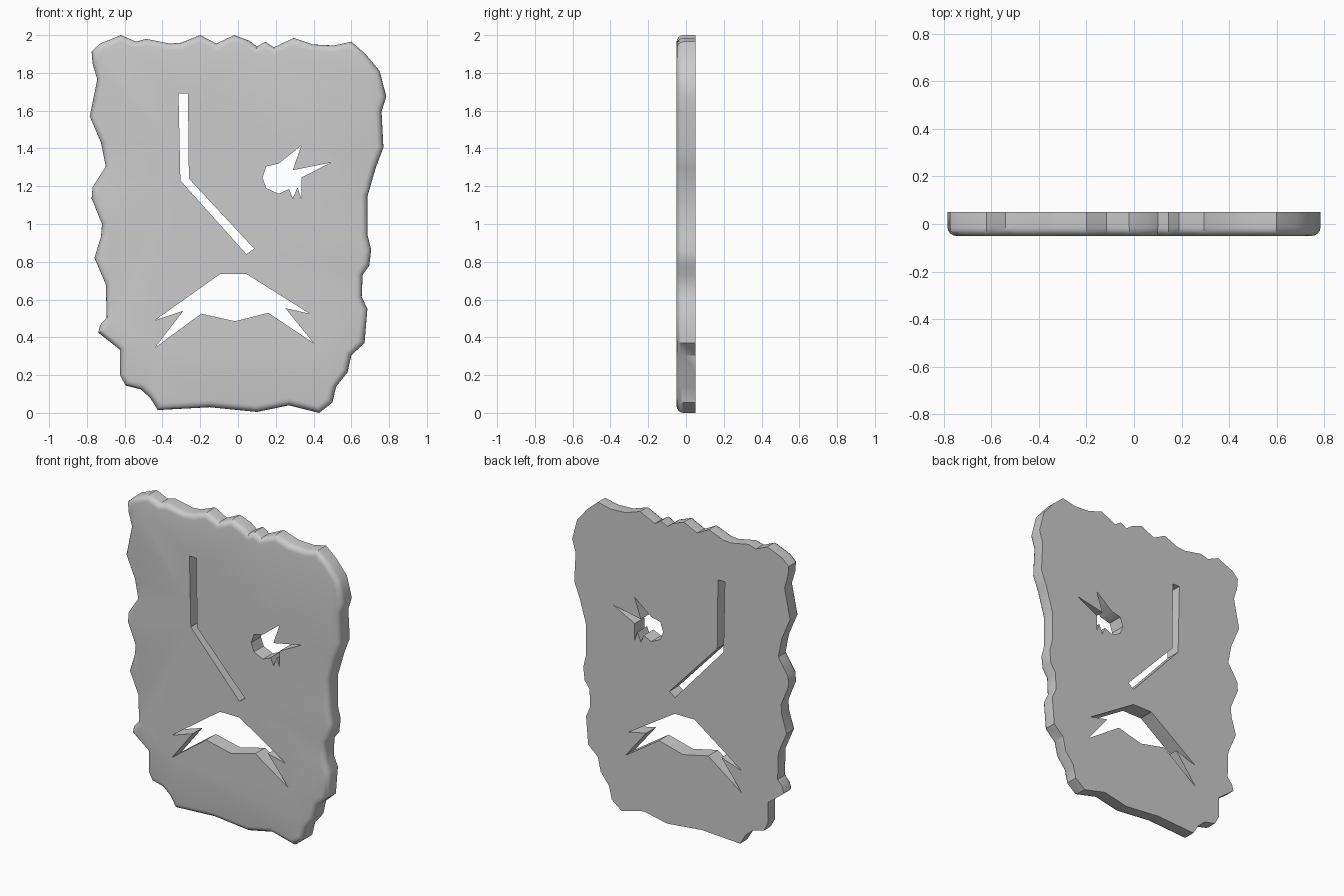
import bpy, bmesh
from mathutils import Vector

if "Cube" in bpy.data.objects:
    bpy.data.objects.remove(bpy.data.objects["Cube"])

HALF = 0.05    # half the slab thickness
ROUND = 0.035  # rounding of the front rim


def prism(name, pts, half, rim=0.0):
    """Extrude an x-z outline along y, optionally rounding the front rim."""
    bm = bmesh.new()
    front = bm.faces.new([bm.verts.new((x, -half, z)) for x, z in pts])
    rest = bmesh.ops.extrude_face_region(bm, geom=[front], use_keep_orig=True)
    moved = [v for v in rest["geom"] if isinstance(v, bmesh.types.BMVert)]
    bmesh.ops.translate(bm, verts=moved, vec=Vector((0, 2 * half, 0)))
    bmesh.ops.recalc_face_normals(bm, faces=bm.faces[:])
    if rim:
        edges = [e for e in bm.edges if all(v.co.y < 0 for v in e.verts)]
        bmesh.ops.bevel(bm, geom=edges, offset=rim, offset_type='OFFSET', segments=4,
                        profile=0.5, affect='EDGES', clamp_overlap=False)
    mesh = bpy.data.meshes.new(name)
    bm.to_mesh(mesh)
    bm.free()
    obj = bpy.data.objects.new(name, mesh)
    bpy.context.collection.objects.link(obj)
    return obj


# Ragged outline: top, right, bottom, left
outline = [
    (-.775, 1.913), (-.73, 1.955), (-.62, 2.0), (-.54, 1.965), (-.485, 1.98), (-.36, 1.955),
    (-.30, 1.96), (-.20, 2.0), (-.115, 1.955), (-.02, 2.0), (.06, 1.97), (.10, 1.94),
    (.145, 1.965), (.19, 1.935), (.295, 1.985), (.40, 1.95), (.51, 1.945), (.60, 1.965),
    (.675, 1.90), (.75, 1.81), (.785, 1.675), (.76, 1.595), (.77, 1.405), (.73, 1.30),
    (.685, 1.145), (.685, .945), (.705, .865), (.695, .78), (.66, .73), (.655, .615),
    (.685, .55), (.67, .37), (.60, .305), (.58, .215), (.52, .14), (.50, .055),
    (.43, 0), (.27, .04), (.10, .005), (-.15, .03), (-.425, .015), (-.465, .08),
    (-.515, .125), (-.595, .145), (-.625, .20), (-.625, .335), (-.74, .425), (-.73, .465),
    (-.695, .505), (-.70, .68), (-.76, .82), (-.725, .935), (-.72, 1.0), (-.775, 1.135),
    (-.77, 1.195), (-.70, 1.305), (-.725, 1.43), (-.785, 1.57), (-.745, 1.765), (-.77, 1.85)]

# Cut-through shapes
holes = {
    "bent_slot": [(-.315, 1.69), (-.265, 1.69), (-.26, 1.24), (.085, .87), (.045, .84),
                  (-.305, 1.23)],
    "spiky_eye": [(.335, 1.415), (.29, 1.285), (.49, 1.325), (.335, 1.245), (.335, 1.135),
                  (.315, 1.195), (.29, 1.135), (.27, 1.185), (.215, 1.16), (.15, 1.19),
                  (.13, 1.245), (.15, 1.305), (.215, 1.32)],
    "mouth": [(-.095, .735), (.045, .735), (.38, .525), (.25, .555), (.4, .37), (.16, .53),
              (-.015, .485), (-.195, .525), (-.44, .345), (-.29, .54), (-.44, .49)],
}

slab = prism("mask_slab", outline, HALF, ROUND)
cutters = []
for name, pts in holes.items():
    cutter = prism(name + "_cutter", pts, HALF * 2)
    cutter.hide_render = True
    cutters.append(cutter)
    cut = slab.modifiers.new(name, 'BOOLEAN')
    cut.operation = 'DIFFERENCE'
    cut.solver = 'EXACT'
    cut.object = cutter

# Apply the cuts, remove the cutters and smooth the rim
bpy.context.view_layer.objects.active = slab
slab.select_set(True)
for name in holes:
    bpy.ops.object.modifier_apply(modifier=name)
for cutter in cutters:
    bpy.data.objects.remove(cutter)
bpy.ops.object.shade_smooth_by_angle(angle=0.6)
